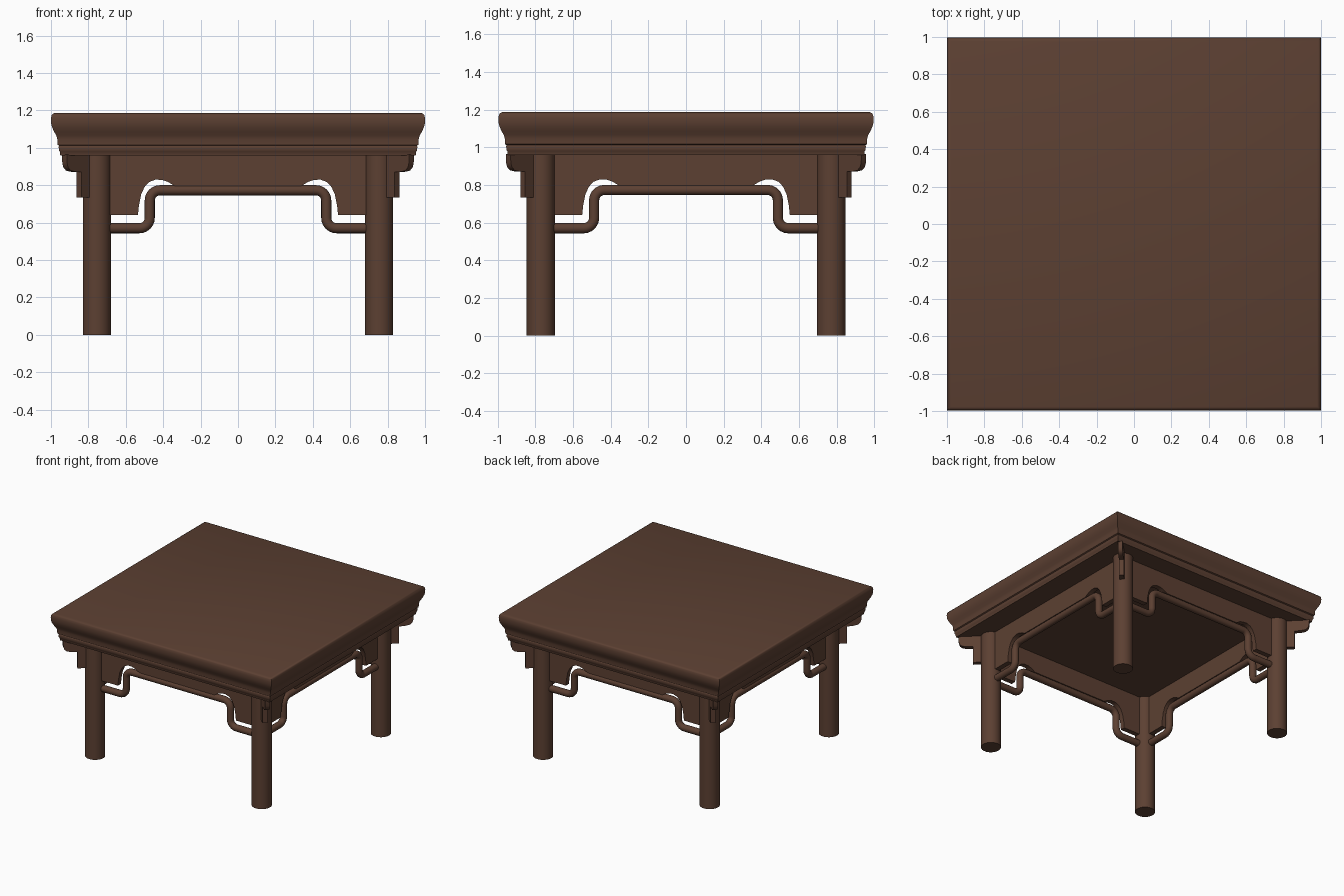
import bpy, bmesh, math
from mathutils import Matrix, Vector

cube = bpy.data.objects.get("Cube")
if cube:
    bpy.data.objects.remove(cube, do_unlink=True)

LEG_X, LEG_Y, LEG_R, LEG_TOP = 0.755, 0.771, 0.075, 0.96

wood = bpy.data.materials.new("dark_brown_wood")
wood.use_nodes = True
wood.diffuse_color = (0.107, 0.051, 0.032, 1)
wood.node_tree.nodes["Principled BSDF"].inputs["Base Color"].default_value = wood.diffuse_color


def finish(name, bm, angle=40):
    """Turn a bmesh into a named, shaded object."""
    bmesh.ops.recalc_face_normals(bm, faces=bm.faces[:])
    mesh = bpy.data.meshes.new(name)
    bm.to_mesh(mesh)
    bm.free()
    mesh.materials.append(wood)
    mesh.shade_smooth()
    mesh.set_sharp_from_angle(angle=math.radians(angle))
    obj = bpy.data.objects.new(name, mesh)
    bpy.context.collection.objects.link(obj)
    return obj


def board(name, outline, thickness, matrix):
    """Extrude an outline in the local xz plane, centred on its thickness."""
    bm = bmesh.new()
    face = bm.faces.new([bm.verts.new((u, -thickness / 2, z)) for u, z in outline])
    ext = bmesh.ops.extrude_face_region(bm, geom=[face])
    moved = [v for v in ext["geom"] if isinstance(v, bmesh.types.BMVert)]
    bmesh.ops.translate(bm, verts=moved, vec=(0, thickness, 0))
    bm.transform(matrix)
    return finish(name, bm)


def fillet(points, radius, steps=6):
    """Round the inner corners of a path."""
    pts = [Vector((x, 0, z)) for x, z in points]
    path = [pts[0]]
    for a, b, c in zip(pts, pts[1:], pts[2:]):
        start = b + (a - b).normalized() * radius
        end = b + (c - b).normalized() * radius
        centre = start + end - b
        for i in range(steps + 1):
            t = i / steps * math.pi / 2
            path.append(centre + (start - centre) * math.cos(t) + (end - centre) * math.sin(t))
    return path + [pts[-1]]


def tube(name, path, radius, matrix, sides=14):
    """Sweep a circle along a path lying in the local xz plane."""
    bm = bmesh.new()
    rings = []
    for i, p in enumerate(path):
        d = (path[min(i + 1, len(path) - 1)] - path[max(i - 1, 0)]).normalized()
        across = Vector((-d.z, 0, d.x))
        rings.append([bm.verts.new(p + radius * (across * math.cos(a) + Vector((0, math.sin(a), 0))))
                      for a in (2 * math.pi * k / sides for k in range(sides))])
    for r, s in zip(rings, rings[1:]):
        for k in range(sides):
            n = (k + 1) % sides
            bm.faces.new((r[k], r[n], s[n], s[k]))
    bm.faces.new(rings[0])
    bm.faces.new(rings[-1])
    bm.transform(matrix)
    return finish(name, bm, 50)


# Table top: moulded edge profile (half width, height) lofted as square rings
edge = [(0.950, 0.96), (0.953, 0.98), (0.957, 0.985), (0.959, 1.005), (0.956, 1.011),
        (0.965, 1.016), (0.966, 1.045), (0.971, 1.065), (0.983, 1.085), (0.994, 1.11),
        (0.999, 1.13), (1.0, 1.155), (0.997, 1.173), (0.99, 1.182), (0.98, 1.186)]
bm = bmesh.new()
rings = [[bm.verts.new((sx * w, sy * (w - 0.004), z)) for sx, sy in ((1, 1), (-1, 1), (-1, -1), (1, -1))]
         for w, z in edge]
for r, s in zip(rings, rings[1:]):
    for k in range(4):
        n = (k + 1) % 4
        bm.faces.new((r[k], r[n], s[n], s[k]))
bm.faces.new(rings[0])
bm.faces.new(rings[-1])
finish("table_top", bm)

# Legs, each with an ear bracket pointing out along the diagonal
ear = [(0, 0.965), (0.245, 0.965), (0.243, 0.92), (0.235, 0.895), (0.215, 0.878), (0.18, 0.872),
       (0.135, 0.87), (0.135, 0.733), (0, 0.733)]
for end, sy in (("front", -1), ("back", 1)):
    for side, sx in (("left", 1), ("right", -1)):
        spot = Matrix.Translation((sx * LEG_X, sy * LEG_Y, 0))
        bm = bmesh.new()
        bmesh.ops.create_cone(bm, cap_ends=True, segments=32, radius1=LEG_R, radius2=LEG_R,
                              depth=LEG_TOP, matrix=spot @ Matrix.Translation((0, 0, LEG_TOP / 2)))
        finish(f"{end}_{side}_leg", bm)
        turn = Matrix.Rotation(math.atan2(sy, sx), 4, "Z")
        board(f"{end}_{side}_ear_bracket", ear, 0.036, spot @ turn)

# Aprons with arched cut-outs, and stepped rails below them
arch = [(0.535, 0.64), (0.53, 0.69), (0.518, 0.75), (0.5, 0.79), (0.475, 0.817), (0.44, 0.83),
        (0.405, 0.828), (0.375, 0.818), (0.34, 0.797)]
step = [(0.472, 0.57), (0.472, 0.773)]
sides = (("front", 0, LEG_X, LEG_Y), ("left", 90, LEG_Y, LEG_X),
         ("back", 180, LEG_X, LEG_Y), ("right", 270, LEG_Y, LEG_X))
for name, angle, half, offset in sides:
    place = Matrix.Rotation(math.radians(angle), 4, "Z") @ Matrix.Translation((0, -offset, 0))
    grow = half - LEG_X
    right = [(half, 0.965), (half, 0.64)] + [(x + grow, z) for x, z in arch]
    board(f"{name}_apron", right + [(-x, z) for x, z in reversed(right)], 0.04, place)
    rail = [(half, 0.57)] + [(x + grow, z) for x, z in step]
    rail += [(-x, z) for x, z in reversed(rail)]
    tube(f"{name}_stepped_rail", fillet(rail, 0.055), 0.027, place)
